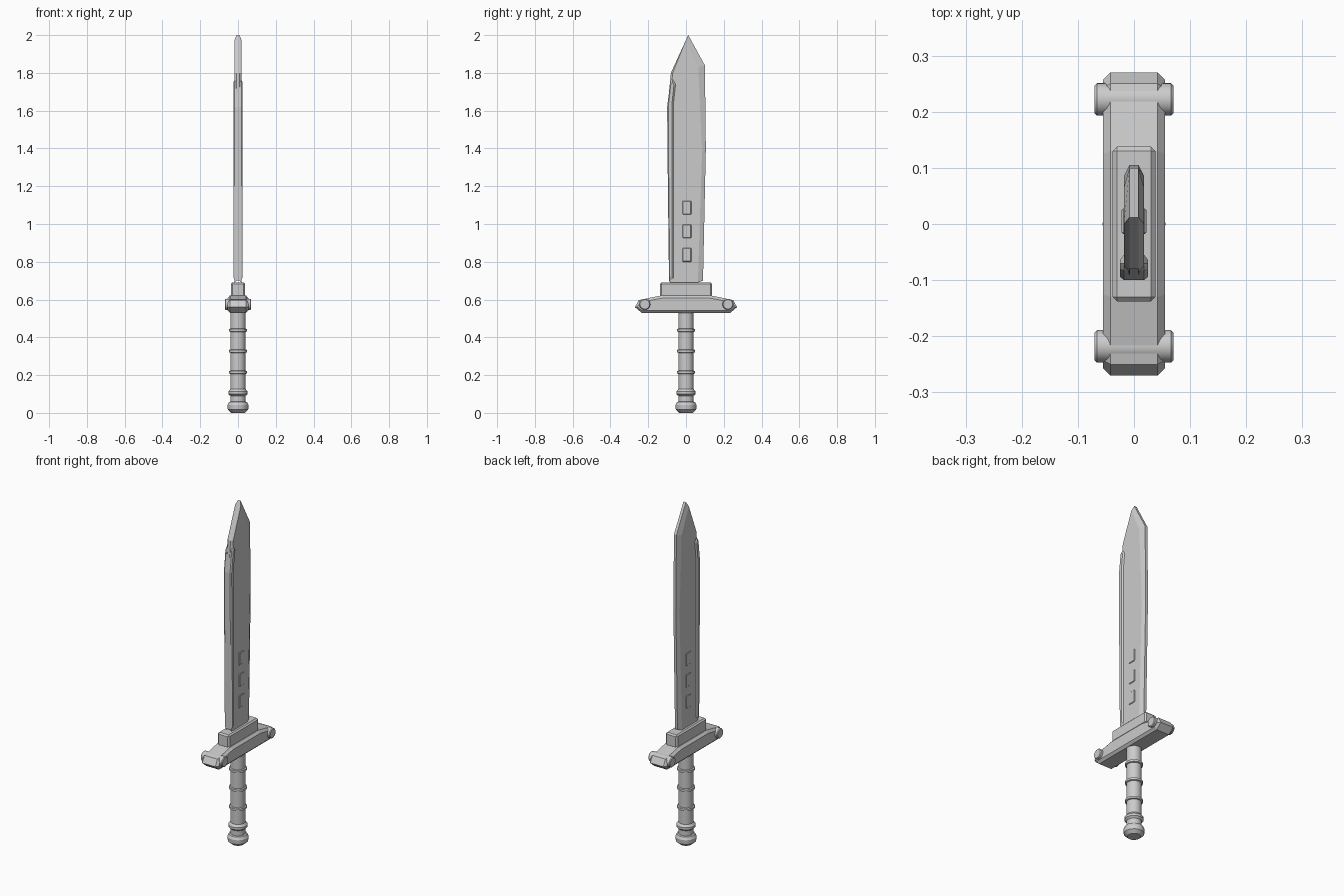
import bpy, bmesh, math

if "Cube" in bpy.data.objects:
    bpy.data.objects.remove(bpy.data.objects["Cube"])

mat = bpy.data.materials.new("grey metal")
mat.diffuse_color = (0.6, 0.6, 0.6, 1)
mat.use_nodes = True
mat.node_tree.nodes["Principled BSDF"].inputs["Base Color"].default_value = mat.diffuse_color


def add(name, bm, smooth=False):
    bmesh.ops.recalc_face_normals(bm, faces=bm.faces)
    me = bpy.data.meshes.new(name)
    bm.to_mesh(me)
    bm.free()
    ob = bpy.data.objects.new(name, me)
    bpy.context.collection.objects.link(ob)
    me.materials.append(mat)
    if smooth:
        bpy.ops.object.select_all(action='DESELECT')
        ob.select_set(True)
        bpy.context.view_layer.objects.active = ob
        bpy.ops.object.shade_smooth_by_angle(angle=math.radians(30))
    return ob


def slab(name, outer, inner, edge, half):
    """Solid in the YZ plane: outer outline at x=+-edge, inner outline at x=+-half."""
    bm = bmesh.new()
    layers = [(inner, -half), (outer, -edge), (outer, edge), (inner, half)]
    rings = [[bm.verts.new((x, y, z)) for y, z in pts] for pts, x in layers]
    n = len(outer)
    for a, b in zip(rings, rings[1:]):
        for i in range(n):
            j = (i + 1) % n
            bm.faces.new((a[i], a[j], b[j], b[i]))
    bm.faces.new(rings[0])
    bm.faces.new(rings[-1])
    return add(name, bm)


def box(name, x, y0, y1, z0, z1, bevel):
    bm = bmesh.new()
    bmesh.ops.create_cube(bm, size=1)
    for v in bm.verts:
        v.co = (v.co.x * 2 * x, (y0 + y1) / 2 + v.co.y * (y1 - y0),
                (z0 + z1) / 2 + v.co.z * (z1 - z0))
    bmesh.ops.bevel(bm, geom=bm.edges[:], offset=bevel, segments=1, affect='EDGES')
    return add(name, bm)


def lathe(name, profile, segs=32):
    """Solid of revolution about z from (radius, z) pairs."""
    bm = bmesh.new()
    rings = [[bm.verts.new((r * math.cos(2 * math.pi * i / segs),
                            r * math.sin(2 * math.pi * i / segs), z))
              for i in range(segs)] for r, z in profile]
    for a, b in zip(rings, rings[1:]):
        for i in range(segs):
            j = (i + 1) % segs
            bm.faces.new((a[i], a[j], b[j], b[i]))
    bm.faces.new(rings[0])
    bm.faces.new(rings[-1])
    return add(name, bm, True)


# blade with bevelled cutting edge and back
slab("blade",
     [(-.09, .70), (-.096, 1.2), (-.098, 1.62), (-.08, 1.8), (.012, 2.0),
      (.1, 1.84), (.105, 1.4), (.09, .70)],
     [(-.085, .69), (-.09, 1.2), (-.09, 1.62), (-.07, 1.8), (0, 1.975),
      (.065, 1.83), (.085, 1.38), (.063, .69)], .008, .018)

# thick strip along the back of the blade
slab("blade_spine",
     [(-.09, .70), (-.096, 1.2), (-.1, 1.62), (-.083, 1.75), (-.07, 1.765),
      (-.055, 1.74), (-.065, 1.65), (-.065, .71)],
     [(-.086, .72), (-.091, 1.2), (-.094, 1.62), (-.08, 1.74), (-.071, 1.75),
      (-.064, 1.735), (-.073, 1.65), (-.073, .72)], .018, .025)

# raised plates low on both blade faces
for i, z in enumerate((.80, .925, 1.05)):
    box(f"blade_plate_{i + 1}", .022, -.018, .028, z, z + .073, .003)

# collar under the blade
box("collar", .038, -.138, .138, .61, .69, .008)

# cross guard
half_outer = [(.245, .535), (.27, .56), (.25, .597), (.13, .617)]
half_inner = [(.238, .541), (.257, .56), (.243, .585), (.125, .604)]
mirror = lambda pts: pts + [(-y, z) for y, z in reversed(pts)]
slab("guard", mirror([(.235, .53)] + half_outer[1:3] + [(.13, .622)]),
     mirror([(.235, .543)] + half_inner[1:3] + [(.125, .608)]), .042, .055)

# round studs through the guard ends
for side, y in (("front", -.218), ("back", .222)):
    ob = lathe(f"guard_stud_{side}",
               [(.025, -.07), (.029, -.066), (.029, .066), (.025, .07)])
    ob.rotation_euler = (0, math.pi / 2, 0)
    ob.location = (0, y, .575)

# grip and its rings
lathe("grip", [(.04, .04), (.04, .55)])
for i, z in enumerate((.215, .327, .437)):
    lathe(f"grip_ring_{i + 1}",
          [(.04, z - .009), (.047, z - .006), (.047, z + .006), (.04, z + .009)])

# pommel
lathe("pommel_ring", [(.04, .09), (.051, .1), (.051, .113), (.04, .127)])
lathe("pommel", [(.035, 0), (.054, .017), (.056, .042), (.048, .057), (.04, .06)])
